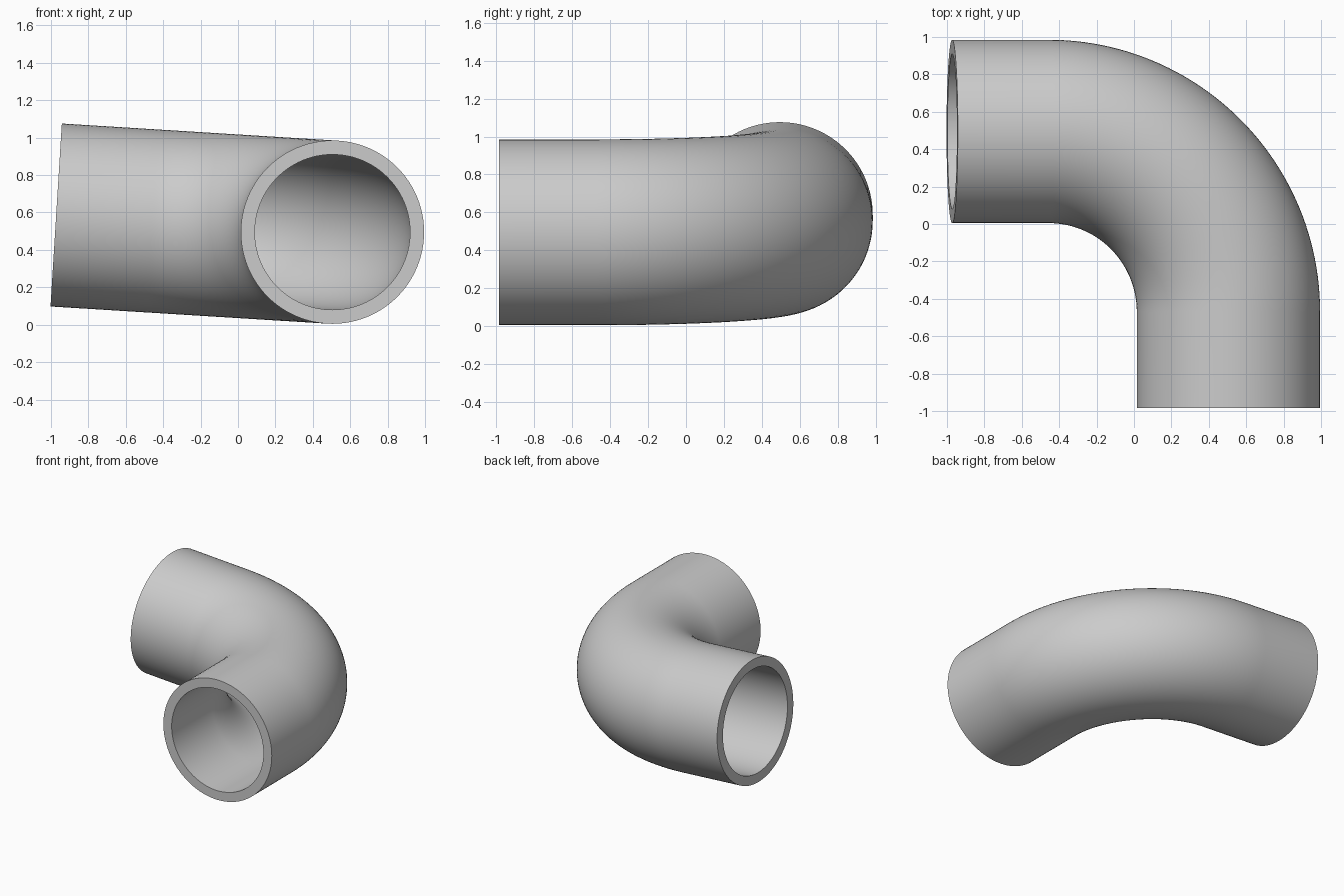
import bpy, bmesh, math
from mathutils import Vector

cube = bpy.data.objects.get("Cube")
if cube:
    bpy.data.objects.remove(cube, do_unlink=True)

OUTER, INNER = 0.49, 0.415       # pipe radii
BEND, STRAIGHT = 0.965, 0.515    # bend radius, length of each straight end
TILT = math.radians(3.55)        # the bend plane leans up towards -x
SIDES, STEPS = 96, 48

start = Vector((0.505, -0.985, 0.495))
along = Vector((0, 1, 0))
side = Vector((-math.cos(TILT), 0, math.sin(TILT)))
normal = along.cross(side)

# Centre line: straight, quarter bend, straight; each entry is (point, direction)
path = [(start, along)]
pivot = start + along * STRAIGHT + side * BEND
for i in range(STEPS + 1):
    a = math.pi / 2 * i / STEPS
    path.append((pivot - side * BEND * math.cos(a) + along * BEND * math.sin(a),
                 along * math.cos(a) + side * math.sin(a)))
path.append((path[-1][0] + side * STRAIGHT, side))

bm = bmesh.new()


def ring(point, direction, radius):
    across = normal.cross(direction)
    angles = [math.tau * k / SIDES for k in range(SIDES)]
    return [bm.verts.new(point + radius * (across * math.cos(t) + normal * math.sin(t)))
            for t in angles]


def bridge(a, b):
    for k in range(SIDES):
        n = (k + 1) % SIDES
        bm.faces.new((a[k], a[n], b[n], b[k]))


# Outer wall forwards, inner wall backwards, closed by the two end rims
rings = [ring(p, d, OUTER) for p, d in path] + [ring(p, d, INNER) for p, d in reversed(path)]
for a, b in zip(rings, rings[1:] + rings[:1]):
    bridge(a, b)
bmesh.ops.recalc_face_normals(bm, faces=bm.faces)

mesh = bpy.data.meshes.new("elbow_pipe")
bm.to_mesh(mesh)
bm.free()
pipe = bpy.data.objects.new("elbow_pipe", mesh)
bpy.context.collection.objects.link(pipe)

# Plain grey
grey = bpy.data.materials.new("light_grey")
grey.use_nodes = True
colour = (0.6, 0.6, 0.6, 1)
grey.diffuse_color = colour
grey.node_tree.nodes["Principled BSDF"].inputs["Base Color"].default_value = colour
mesh.materials.append(grey)

# Smooth walls, sharp rims
bpy.ops.object.select_all(action="DESELECT")
pipe.select_set(True)
bpy.context.view_layer.objects.active = pipe
bpy.ops.object.shade_smooth_by_angle(angle=math.radians(40))
